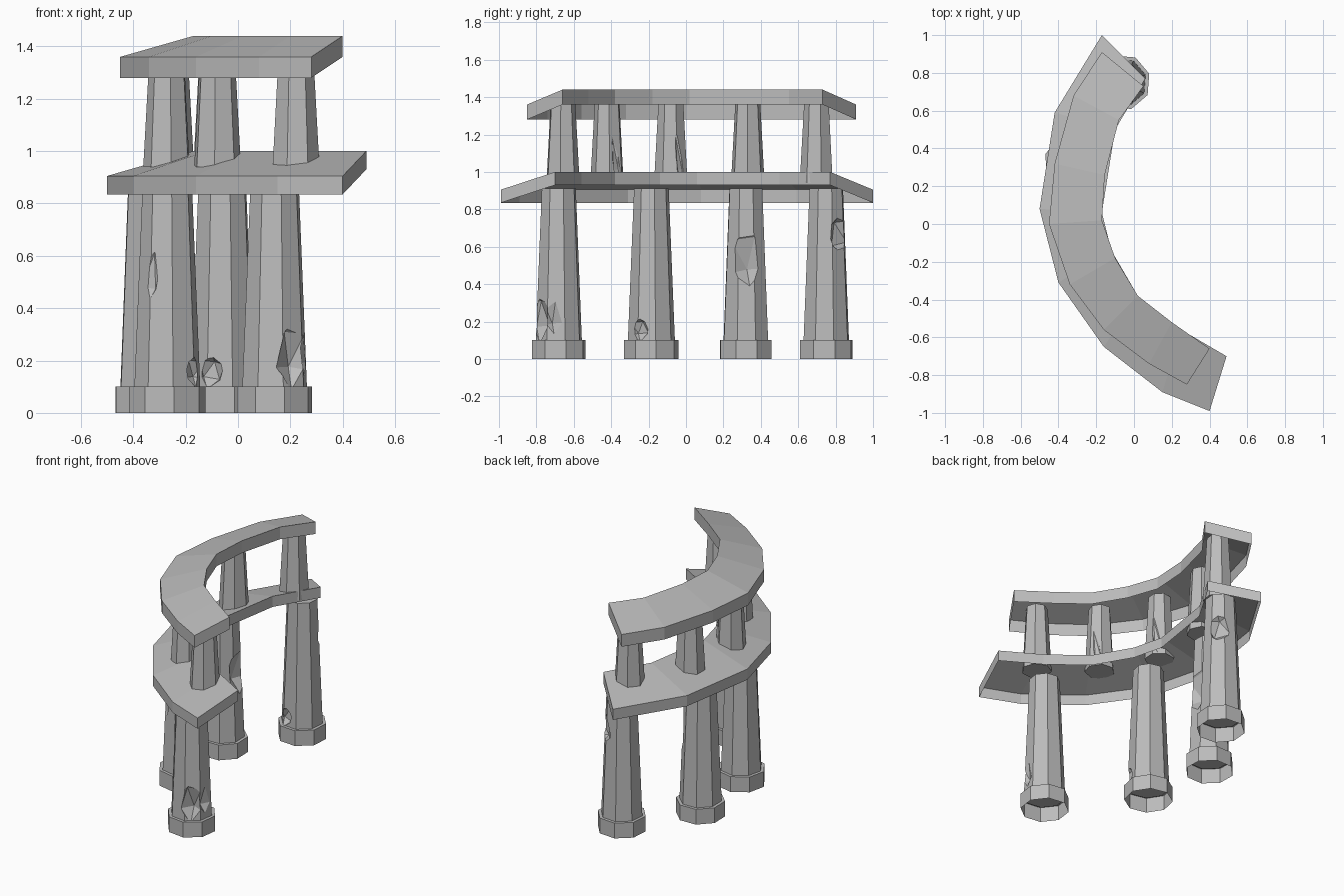
import bpy, bmesh, math
from mathutils import Vector, Matrix

cube = bpy.data.objects.get("Cube")
if cube:
    bpy.data.objects.remove(cube, do_unlink=True)

stone = bpy.data.materials.new("grey_stone")
stone.use_nodes = True
grey = (0.5, 0.5, 0.5, 1)
stone.diffuse_color = grey
stone.node_tree.nodes["Principled BSDF"].inputs["Base Color"].default_value = grey


def make_object(name, bm):
    mesh = bpy.data.meshes.new(name)
    bm.to_mesh(mesh)
    bm.free()
    mesh.materials.append(stone)
    obj = bpy.data.objects.new(name, mesh)
    bpy.context.collection.objects.link(obj)
    return obj


def beam(name, outer, inner, low, high, depth):
    """Curved shell, open underneath, sloping up from the outer to the inner edge."""
    bm = bmesh.new()
    rows = []
    for (ox, oy), (ix, iy) in zip(outer, inner):
        section = [(ox, oy, low - depth), (ox, oy, low),
                   (ix, iy, high), (ix, iy, high - depth)]
        rows.append([bm.verts.new(p) for p in section])
    for a, b in zip(rows, rows[1:]):
        for k in range(3):
            bm.faces.new((a[k], b[k], b[k + 1], a[k + 1]))
    bm.faces.new(rows[0])
    bm.faces.new(rows[-1][::-1])
    bmesh.ops.recalc_face_normals(bm, faces=bm.faces)
    # the top must face up
    if sum(f.normal.z * f.calc_area() for f in bm.faces) < 0:
        bmesh.ops.reverse_faces(bm, faces=bm.faces)
    return make_object(name, bm)


def prism(name, x, y, z0, z1, r0, r1, sides, turn, open_bottom=False):
    bm = bmesh.new()
    place = (Matrix.Translation((x, y, (z0 + z1) / 2))
             @ Matrix.Rotation(math.radians(turn), 4, "Z"))
    bmesh.ops.create_cone(bm, cap_ends=True, segments=sides, radius1=r0,
                          radius2=r1, depth=z1 - z0, matrix=place)
    if open_bottom:
        bm.normal_update()
        bmesh.ops.delete(bm, geom=[f for f in bm.faces if f.normal.z < -0.9],
                         context="FACES_ONLY")
    return make_object(name, bm)


def chip(obj, centre, size, tilt):
    """Break a faceted piece of stone out of a column."""
    bm = bmesh.new()
    place = (Matrix.Translation(centre) @ Matrix.Rotation(tilt, 4, Vector((1, 1, 0.4)))
             @ Matrix.Diagonal((*size, 1)))
    bmesh.ops.create_icosphere(bm, subdivisions=1, radius=1, matrix=place)
    cutter = make_object("chip_cutter", bm)
    cutter.hide_render = True
    mod = obj.modifiers.new("chip", "BOOLEAN")
    mod.operation = "DIFFERENCE"
    mod.solver = "EXACT"
    mod.object = cutter
    graph = bpy.context.evaluated_depsgraph_get()
    broken = bpy.data.meshes.new_from_object(obj.evaluated_get(graph))
    obj.modifiers.clear()
    obj.data = broken
    bpy.data.objects.remove(cutter, do_unlink=True)


# Curved beams
beam("lower_beam",
     [(0.40, -0.99), (0.15, -0.89), (-0.16, -0.65), (-0.40, -0.31),
      (-0.50, 0.08), (-0.42, 0.59), (-0.17, 1.0)],
     [(0.49, -0.70), (0.25, -0.56), (0.02, -0.38), (-0.12, -0.14),
      (-0.17, 0.06), (-0.10, 0.50), (0.06, 0.77)],
     0.905, 1.0, 0.07)
beam("upper_beam",
     [(0.28, -0.85), (0.08, -0.74), (-0.16, -0.56), (-0.34, -0.32),
      (-0.45, 0.0), (-0.42, 0.32), (-0.32, 0.68), (-0.17, 0.91)],
     [(0.40, -0.66), (0.20, -0.52), (0.02, -0.38), (-0.10, -0.18),
      (-0.17, 0.02), (-0.155, 0.26), (-0.08, 0.55), (0.05, 0.73)],
     1.36, 1.44, 0.08)

# Lower columns on octagonal bases: x, y, turn, chips (direction, offset, height, size)
lower = [
    (0.14, -0.68, 15, [(-55, 0.15, 0.23, (0.08, 0.08, 0.15)),
                       (-15, 0.15, 0.24, (0.06, 0.06, 0.13))]),
    (-0.27, -0.185, 10, [(-30, 0.14, 0.16, (0.06, 0.06, 0.07)),
                         (-120, 0.14, 0.54, (0.05, 0.05, 0.15))]),
    (-0.33, 0.32, 24, [(0, 0.15, 0.55, (0.10, 0.12, 0.19))]),
    (-0.06, 0.75, 18, [(45, 0.15, 0.67, (0.10, 0.10, 0.13)),
                       (-110, 0.14, 0.16, (0.06, 0.06, 0.07))]),
]
for i, (x, y, turn, chips) in enumerate(lower, 1):
    prism(f"column_base_{i}", x, y, 0, 0.1, 0.148, 0.148, 8, turn, open_bottom=True)
    column = prism(f"lower_column_{i}", x, y, 0.09, 0.91, 0.128, 0.094, 8, turn)
    for angle, off, height, size in chips:
        a = math.radians(angle)
        chip(column, (x + off * math.cos(a), y + off * math.sin(a), height), size, 0.2)

# Upper columns
upper = [(0.22, -0.66, 5), (-0.08, -0.42, 20), (-0.27, -0.08, 35),
         (-0.26, 0.33, 12), (-0.08, 0.70, 28)]
for i, (x, y, turn) in enumerate(upper, 1):
    column = prism(f"upper_column_{i}", x, y, 0.94, 1.375, 0.092, 0.068, 7, turn)
    if i in (2, 3):
        chip(column, (x + 0.08, y + 0.05, 1.1), (0.03, 0.03, 0.2), 0.15)
